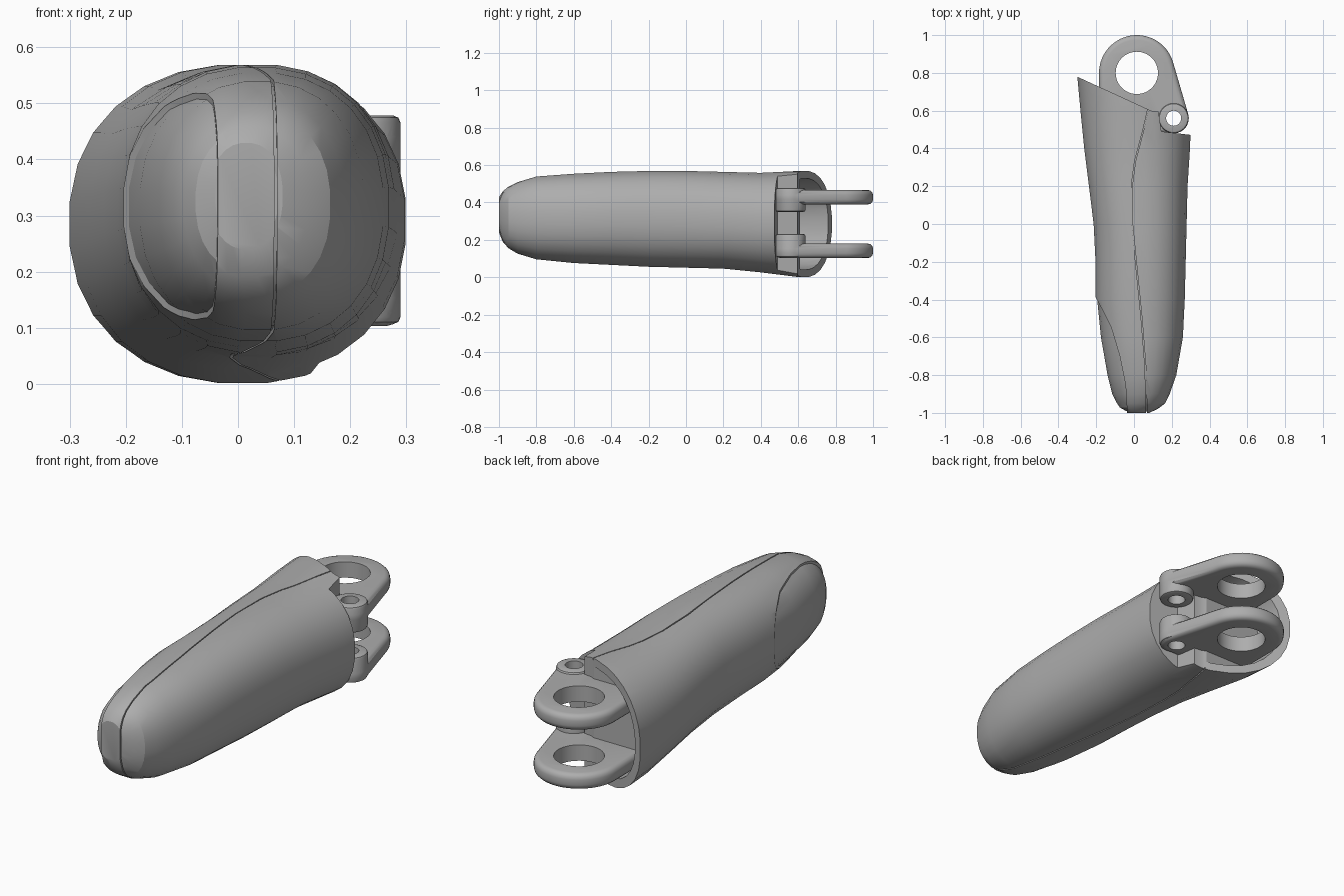
import bpy, bmesh, math

if "Cube" in bpy.data.objects:
    bpy.data.objects.remove(bpy.data.objects["Cube"])

grey = bpy.data.materials.new("plain grey")
grey.diffuse_color = (0.42, 0.42, 0.42, 1)
grey.use_nodes = True
grey.node_tree.nodes["Principled BSDF"].inputs["Base Color"].default_value = grey.diffuse_color

# y, x min, x max, z min, z max of the body cross-sections
SECTIONS = [
    (-1.00, -0.05, 0.08, 0.24, 0.43), (-0.98, -0.085, 0.125, 0.19, 0.46),
    (-0.95, -0.105, 0.165, 0.155, 0.485), (-0.90, -0.125, 0.19, 0.125, 0.51),
    (-0.80, -0.15, 0.225, 0.095, 0.54), (-0.60, -0.185, 0.26, 0.075, 0.555),
    (-0.40, -0.205, 0.27, 0.065, 0.565), (-0.20, -0.205, 0.275, 0.055, 0.57),
    (0.00, -0.215, 0.28, 0.05, 0.57), (0.20, -0.24, 0.285, 0.045, 0.565),
    (0.40, -0.265, 0.298, 0.025, 0.56), (0.60, -0.285, 0.305, 0.0, 0.57),
    (0.85, -0.308, 0.305, 0.0, 0.57)]


def finish(bm, name):
    bmesh.ops.recalc_face_normals(bm, faces=bm.faces)
    me = bpy.data.meshes.new(name)
    bm.to_mesh(me)
    bm.free()
    me.materials.append(grey)
    ob = bpy.data.objects.new(name, me)
    bpy.context.collection.objects.link(ob)
    return ob


def loft(name, sections, inset=0.0, n=28, power=2.25):
    """Skin rounded-box rings along y."""
    bm = bmesh.new()
    rings = []
    for y, x0, x1, z0, z1 in sections:
        ring = []
        for i in range(n):
            a = 2 * math.pi * (i + 0.5) / n
            c, s = math.cos(a), math.sin(a)
            px = math.copysign(abs(c) ** (2 / power), c) * ((x1 - x0) / 2 - inset)
            pz = math.copysign(abs(s) ** (2 / power), s) * ((z1 - z0) / 2 - inset)
            ring.append(bm.verts.new(((x0 + x1) / 2 + px, y, (z0 + z1) / 2 + pz)))
        rings.append(ring)
    for a, b in zip(rings, rings[1:]):
        for i in range(n):
            j = (i + 1) % n
            bm.faces.new((a[i], a[j], b[j], b[i]))
    bm.faces.new(rings[0])
    bm.faces.new(rings[-1])
    return finish(bm, name)


def prism(name, pts, z0, z1):
    """Extrude a plan outline upward."""
    bm = bmesh.new()
    low = [bm.verts.new((x, y, z0)) for x, y in pts]
    high = [bm.verts.new((x, y, z1)) for x, y in pts]
    bm.faces.new(low)
    bm.faces.new(high)
    for i in range(len(pts)):
        j = (i + 1) % len(pts)
        bm.faces.new((low[i], low[j], high[j], high[i]))
    return finish(bm, name)


def arc(cx, cy, r, a0, a1, n):
    return [(cx + r * math.cos(math.radians(a0 + (a1 - a0) * i / n)),
             cy + r * math.sin(math.radians(a0 + (a1 - a0) * i / n))) for i in range(n + 1)]


def apply(ob, mod):
    bpy.context.view_layer.objects.active = ob
    bpy.ops.object.modifier_apply(modifier=mod.name)


def boolean(ob, tool, op='DIFFERENCE'):
    m = ob.modifiers.new("cut", 'BOOLEAN')
    m.operation, m.solver, m.object = op, 'EXACT', tool
    apply(ob, m)
    bpy.data.objects.remove(tool)


def bevel(ob, width, segments=3):
    m = ob.modifiers.new("round", 'BEVEL')
    m.width, m.segments, m.limit_method = width, segments, 'ANGLE'
    m.angle_limit = math.radians(50)
    apply(ob, m)


def smooth(ob, angle):
    bpy.ops.object.select_all(action='DESELECT')
    ob.select_set(True)
    bpy.context.view_layer.objects.active = ob
    bpy.ops.object.shade_smooth_by_angle(angle=math.radians(angle))


def core(inset):
    """Slightly smaller body that limits how deep surface cuts go."""
    secs = [(y + inset if y < -0.9 else y, *r) for y, *r in SECTIONS]
    secs[-1] = (1.0, *secs[-1][1:])
    return loft("core", secs, inset)


# Finger body
body = loft("finger_body", SECTIONS)

# Inset pad on the left of the tip
pad = prism("pad_cut", [(-0.5, -0.36), (-0.21, -0.375), (-0.17, -0.45), (-0.12, -0.55),
                        (-0.075, -0.7), (-0.045, -0.85), (-0.03, -1.1), (-0.5, -1.1)], -0.1, 0.7)
boolean(pad, core(0.009))
boolean(body, pad)

# Long panel seam running over tip, top and underside
seam = [(0.085, 0.65), (0.05, 0.5), (0.005, 0.33), (-0.012, 0.2), (-0.01, 0.0),
        (0.015, -0.25), (0.04, -0.5), (0.06, -0.75), (0.07, -1.1)]
groove = prism("seam_cut", [(x - 0.0025, y) for x, y in seam]
               + [(x + 0.0025, y) for x, y in reversed(seam)], -0.1, 0.7)
boolean(groove, core(0.008))
boolean(body, groove)

# Slanted rear end with a stepped notch for the hinge
boolean(body, prism("rear_cut", [(-0.4, 0.83), (-0.29, 0.775), (0.09, 0.6), (0.13, 0.595),
                                 (0.145, 0.49), (0.4, 0.46), (0.4, 1.2), (-0.4, 1.2)], -0.2, 0.8))

# Hollow behind the rear rim
boolean(body, loft("hollow_cut", [(0.61, -0.285, 0.305, 0, 0.57),
                                  (1.0, -0.32, 0.305, 0, 0.57)], 0.04))
smooth(body, 22)

# Two hinge lugs, each with a plate, a pin hub and two holes
BIG, PIN = (0.015, 0.80), (0.21, 0.56)
outline = (arc(*BIG, 0.2, 180, 16.3, 28) + arc(*PIN, 0.08, 16.3, -90, 14)
           + [(0.10, 0.48), (-0.12, 0.50), (-0.185, 0.60)])
for side, p0, p1, h0, h1 in (("upper", 0.39, 0.467, 0.35, 0.478),
                             ("lower", 0.103, 0.18, 0.107, 0.232)):
    lug = prism(side + "_hinge_lug", outline, p0, p1)
    bevel(lug, 0.026)
    hub = prism("hub", arc(*PIN, 0.0795, 0, 348.75, 31), h0, h1)
    bevel(hub, 0.012, 2)
    boolean(lug, hub, 'UNION')
    boolean(lug, prism("ring_hole", arc(*BIG, 0.112, 0, 352.5, 47), -0.1, 0.7))
    boolean(lug, prism("pin_hole", arc(*PIN, 0.04, 0, 345, 23), -0.1, 0.7))
    smooth(lug, 35)
